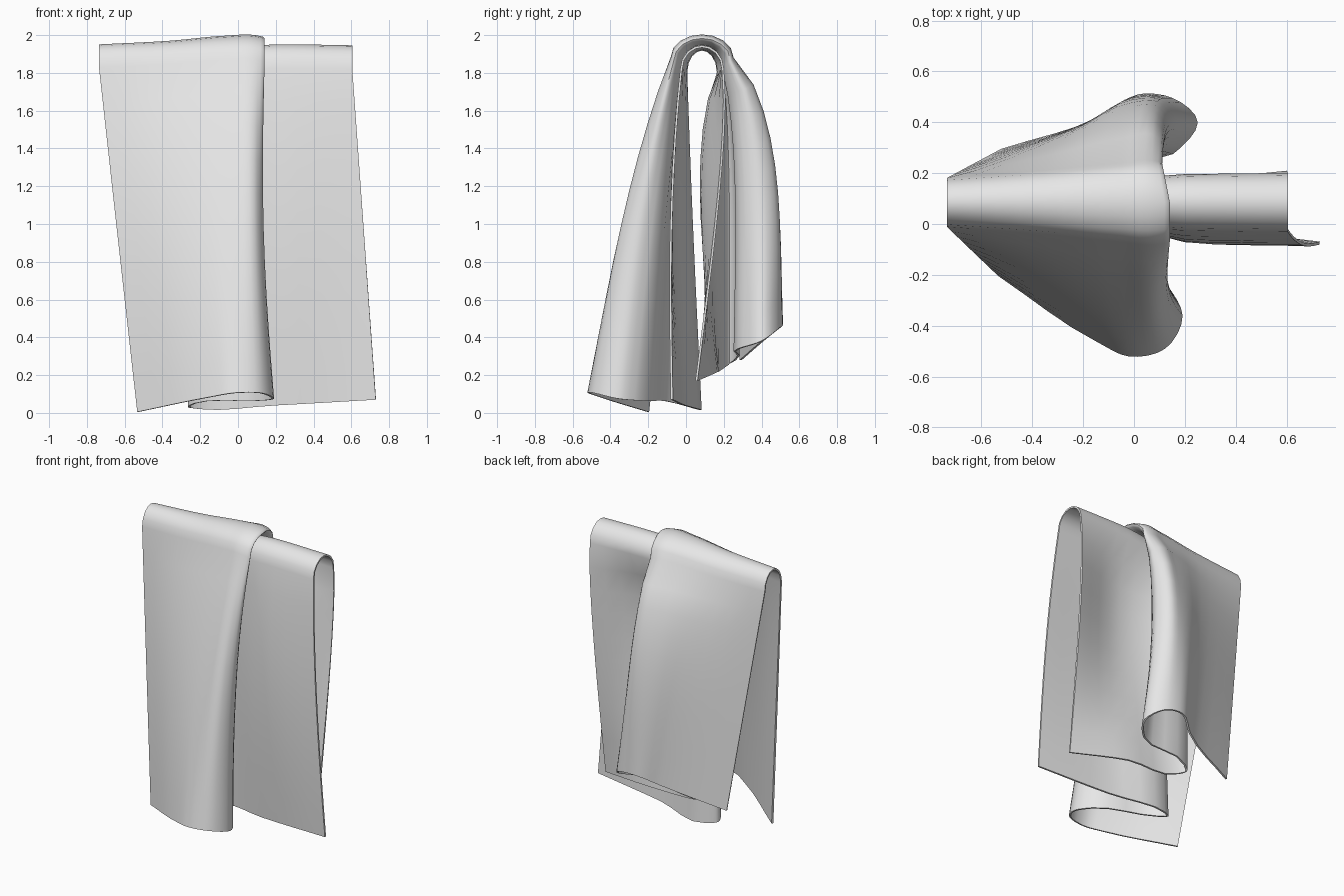
import bpy, math
from mathutils import Vector

if "Cube" in bpy.data.objects:
    bpy.data.objects.remove(bpy.data.objects["Cube"])

# Columns across the cloth, from the left edge through the pleat to the right edge
front_foot = [(-.53, -.20, .005), (-.14, -.46, .085), (-.02, -.515, .105), (.12, -.485, .105),
              (.185, -.36, .075), (.13, -.25, .065), (-.23, -.05, .05), (-.26, .02, .03),
              (-.20, .06, .02), (.20, -.01, .04), (.73, -.075, .07)]
# crest: x, half width, height
crest = [(-.735, .09, 1.945), (-.35, .12, 1.965), (-.05, .15, 1.992), (.09, .16, 1.994),
         (.135, .15, 1.982), (.10, .13, 1.965), (-.20, .115, 1.945), (-.23, .11, 1.935),
         (-.20, .10, 1.93), (.20, .105, 1.945), (.605, .11, 1.94)]
back_foot = [(-.52, .29, .28), (-.10, .43, .40), (.02, .505, .46), (.15, .49, .45),
             (.245, .40, .38), (.15, .28, .34), (-.20, .26, .28), (-.24, .23, .26),
             (-.20, .20, .24), (.18, .16, .215), (.58, .055, .17)]
front_bulge = [0, .03, .04, .05, .04, .02, 0, 0, 0, .05, .03]
back_bulge = [0, .06, .11, .12, .09, .05, .03, .02, .01, -.10, .035]
fold_dip = [0, 0, 0, .02, .03, .02, 0, 0, 0, 0, 0]
CENTRE_Y, ARCH_H, STEPS, SUB = .085, .12, 10, 4


def back_shift(i):
    return fold_dip[i] * 1.0


def side(i, t, foot, bulge, sign):
    """Point on the hanging part of column i; t = 0 at the shoulder, 1 at the hem."""
    x, w, z = crest[i]
    if sign > 0:
        x -= back_shift(i)
    top = Vector((x, CENTRE_Y + sign * w, z - ARCH_H))
    p = top.lerp(Vector(foot[i]), t)
    high = math.sin(math.pi * t ** (.65 if sign > 0 else .85))
    return p + Vector((-fold_dip[i] * math.sin(math.pi * t), sign * bulge[i] * high, 0))


def column(i):
    x, w, z = crest[i]
    pts = [side(i, 1 - k / STEPS, front_foot, front_bulge, -1) for k in range(STEPS)]
    for a in (-90, -65, -42, -20, 0, 20, 42, 65, 90):
        r = math.radians(a)
        pts.append(Vector((x - back_shift(i) * max(0, math.sin(r)), CENTRE_Y + w * math.sin(r),
                           z - ARCH_H * (1 - math.cos(r)))))
    pts += [side(i, (k + 1) / STEPS, back_foot, back_bulge, 1) for k in range(STEPS)]
    return pts


def spline(p0, p1, p2, p3, t):
    """Chord-aware Hermite curve, so tight folds do not overshoot."""
    d0, d1, d2 = ((b - a).length + 1e-6 for a, b in ((p0, p1), (p1, p2), (p2, p3)))
    def slope(a, b, c, da, db):
        return ((b - a) / da * db + (c - b) / db * da) / (da + db) * d1
    m1 = slope(p0, p1, p2, d0, d1) if d0 > 1e-4 else p2 - p1
    m2 = slope(p1, p2, p3, d1, d2) if d2 > 1e-4 else p2 - p1
    return (p1 * (2*t**3 - 3*t*t + 1) + m1 * (t**3 - 2*t*t + t)
            + p2 * (3*t*t - 2*t**3) + m2 * (t**3 - t*t))


cols = [column(i) for i in range(len(crest))]
n, rows = len(cols), len(cols[0])
grid = []
for i in range(n - 1):
    a, b, c, d = cols[max(i - 1, 0)], cols[i], cols[i + 1], cols[min(i + 2, n - 1)]
    for k in range(SUB):
        grid.append([spline(a[j], b[j], c[j], d[j], k / SUB) for j in range(rows)])
grid.append(cols[-1])

verts = [p for col in grid for p in col]
faces = [(i * rows + j, (i + 1) * rows + j, (i + 1) * rows + j + 1, i * rows + j + 1)
         for i in range(len(grid) - 1) for j in range(rows - 1)]

# Draped, pleated cloth
mesh = bpy.data.meshes.new("draped_towel")
mesh.from_pydata(verts, [], faces)
towel = bpy.data.objects.new("draped_towel", mesh)
bpy.context.collection.objects.link(towel)
cloth = bpy.data.materials.new("pale_grey_cloth")
cloth.diffuse_color = (.8, .8, .8, 1)
cloth.use_nodes = True
cloth.node_tree.nodes["Principled BSDF"].inputs["Base Color"].default_value = cloth.diffuse_color
mesh.materials.append(cloth)

# Cloth thickness
thick = towel.modifiers.new("thickness", 'SOLIDIFY')
thick.thickness = .012
thick.offset = 0

bpy.context.view_layer.objects.active = towel
towel.select_set(True)
bpy.ops.object.modifier_apply(modifier="thickness")
bpy.ops.object.shade_smooth_by_angle(angle=math.radians(50))
